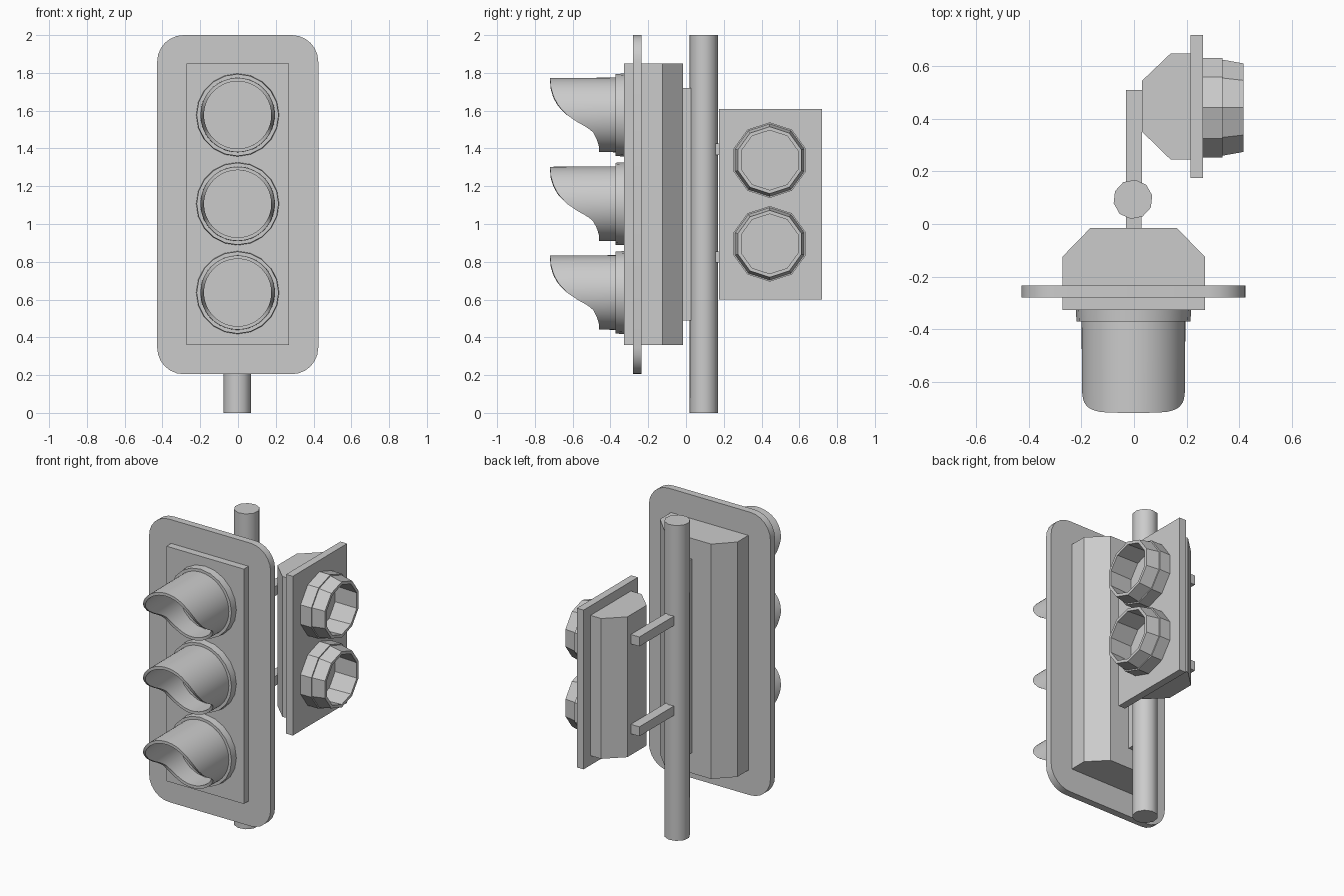
import bpy, bmesh
from math import sin, cos, pi, radians
from mathutils import Vector

if "Cube" in bpy.data.objects:
    bpy.data.objects.remove(bpy.data.objects["Cube"])


def make(name, verts, faces, smooth=None):
    mesh = bpy.data.meshes.new(name)
    mesh.from_pydata(verts, [], faces)
    bm = bmesh.new()
    bm.from_mesh(mesh)
    bmesh.ops.recalc_face_normals(bm, faces=bm.faces)
    bm.to_mesh(mesh)
    bm.free()
    ob = bpy.data.objects.new(name, mesh)
    bpy.context.collection.objects.link(ob)
    if smooth:
        bpy.ops.object.select_all(action='DESELECT')
        ob.select_set(True)
        bpy.context.view_layer.objects.active = ob
        bpy.ops.object.shade_smooth_by_angle(angle=radians(smooth))
    return ob


def prism(name, outline, lo, hi, place, smooth=None):
    """Extrude a 2D outline from lo to hi; place maps (u, v, depth) to xyz."""
    n = len(outline)
    verts = [place(u, v, d) for d in (lo, hi) for u, v in outline]
    faces = [tuple(range(n)), tuple(range(n, 2 * n))]
    faces += [(i, (i + 1) % n, n + (i + 1) % n, n + i) for i in range(n)]
    return make(name, verts, faces, smooth)


def box(name, x0, x1, y0, y1, z0, z1):
    return prism(name, [(x0, y0), (x1, y0), (x1, y1), (x0, y1)], z0, z1, UP)


def hoop(name, sides, section, place, smooth=None):
    """Sweep a closed section round a circle; section(angle) gives (radius, depth) points."""
    verts, k = [], len(section(0))
    for i in range(sides):
        a = pi / 2 + 2 * pi * i / sides
        verts += [place(r * cos(a), r * sin(a), d) for r, d in section(a)]
    faces = []
    for i in range(sides):
        j = (i + 1) % sides
        faces += [(i * k + m, j * k + m, j * k + (m + 1) % k, i * k + (m + 1) % k)
                  for m in range(k)]
    return make(name, verts, faces, smooth)


UP = lambda u, v, d: (u, v, d)
FRONT = lambda u, v, d: (u, d, v)

# Pole
prism("pole", [(-0.004 + 0.075 * cos(pi / 5 * i + 0.2), 0.094 + 0.075 * sin(pi / 5 * i + 0.2))
               for i in range(10)], 0, 2, UP, 40)

# Rounded backing plate
R = 0.14
plate = []
for cx, cz, start in ((0.425 - R, 2 - R, 0), (-0.428 + R, 2 - R, 90),
                      (-0.428 + R, 0.205 + R, 180), (0.425 - R, 0.205 + R, 270)):
    for i in range(7):
        a = radians(start + 15 * i)
        plate.append((cx + R * cos(a), cz + R * sin(a)))
prism("backing_plate", plate, -0.28, -0.235, FRONT, 30)

# Main housing with chamfered back, and its pole mount
prism("main_housing", [(-0.273, -0.327), (0.27, -0.327), (0.27, -0.125), (0.163, -0.015),
                       (-0.166, -0.015), (-0.273, -0.125)], 0.36, 1.85, UP)
box("main_mount", -0.03, 0.028, -0.02, 0.03, 0.49, 1.72)

# Front edge of a hood: height relative to lamp centre -> y
EDGE = [(-0.2, -0.46), (-0.17, -0.46), (-0.13, -0.472), (-0.09, -0.493), (-0.065, -0.525),
        (-0.04, -0.572), (0, -0.63), (0.05, -0.676), (0.1, -0.702), (0.15, -0.716), (0.2, -0.72)]


def hood_edge(h):
    for (a, ya), (b, yb) in zip(EDGE, EDGE[1:]):
        if h <= b:
            return ya + (yb - ya) * (max(h, a) - a) / (b - a)
    return EDGE[-1][1]


# Three lamps: ring and scooped hood
for n, z in enumerate((0.637, 1.107, 1.577)):
    at = lambda u, v, d, z=z: (u - 0.002, d, v + z)
    hoop(f"lamp_ring_{n}", 20, lambda a: [(0.22, -0.32), (0.217, -0.372), (0.18, -0.372),
                                          (0.18, -0.32)], at, 30)

    def hood(a):
        y = hood_edge(0.197 * sin(a))
        return [(0.198, -0.33), (0.196, y), (0.178, y), (0.178, -0.33)]
    hoop(f"lamp_hood_{n}", 64, hood, at, 40)

# Side signal: plate, chamfered housing and arms to the pole
box("side_plate", 0.215, 0.262, 0.175, 0.72, 0.6, 1.61)
prism("side_housing", [(0.22, 0.245), (0.14, 0.245), (0.03, 0.352), (0.03, 0.545),
                       (0.14, 0.65), (0.22, 0.65)], 0.66, 1.55, UP)
for n, z in enumerate((0.825, 1.395)):
    box(f"side_arm_{n}", -0.03, 0.031, 0.15, 0.51, z - 0.03, z + 0.03)

# Side lamps: ten-sided ring and tapered short hood
for n, z in enumerate((0.895, 1.338)):
    at = lambda u, v, d, z=z: (d, u + 0.443, v + z)
    hoop(f"side_ring_{n}", 10, lambda a: [(0.2, 0.255), (0.2, 0.338), (0.17, 0.338),
                                          (0.17, 0.255)], at)
    hoop(f"side_hood_{n}", 10, lambda a: [(0.192, 0.26), (0.192, 0.338), (0.177, 0.418),
                                          (0.158, 0.418), (0.165, 0.26)], at)
